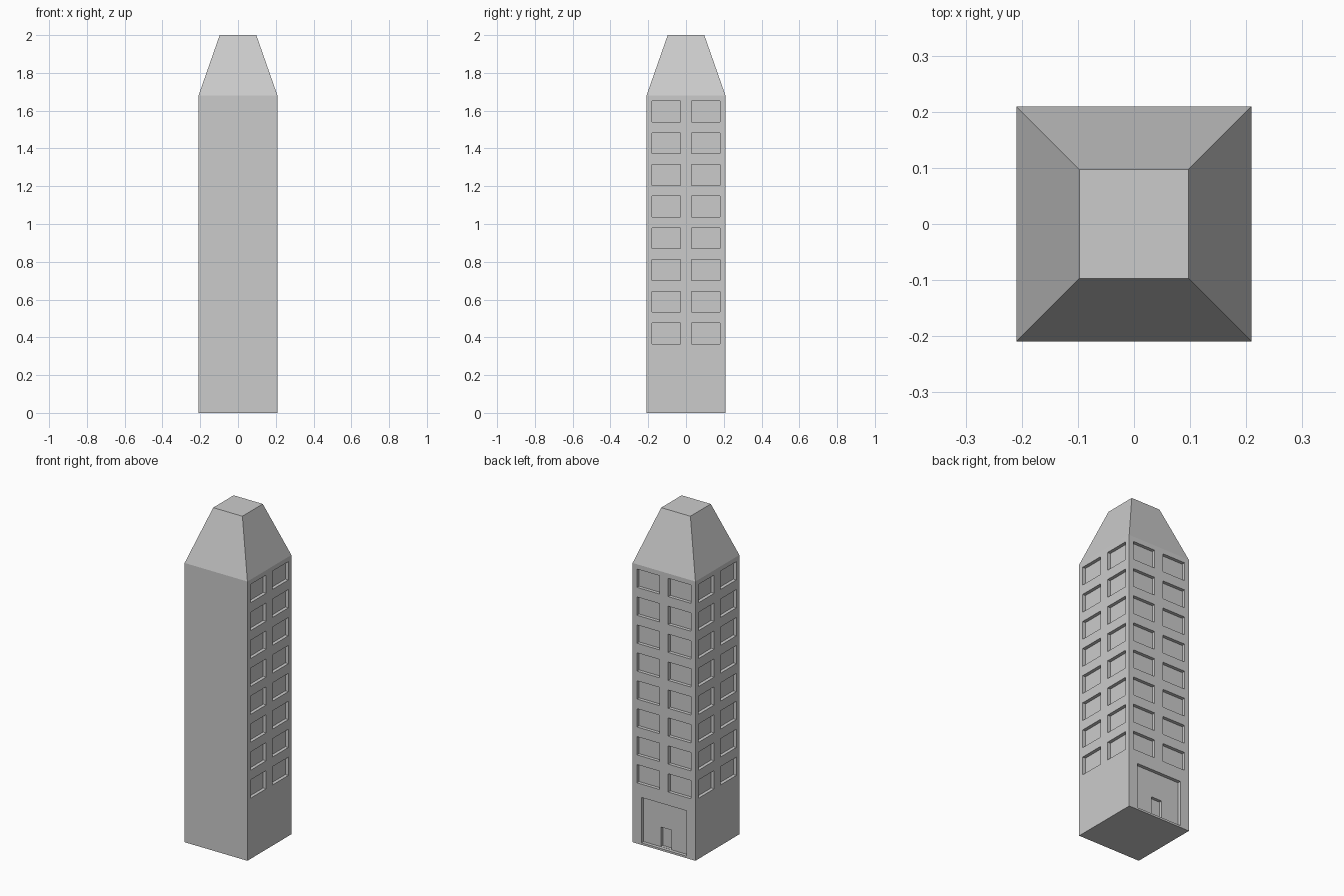
import bpy, bmesh
from mathutils import Matrix
from math import radians

if "Cube" in bpy.data.objects:
    bpy.data.objects.remove(bpy.data.objects["Cube"])

HALF, TOP = 0.209, 0.097      # half widths of shaft and roof cap
EAVES, HEIGHT = 1.68, 2.0
DEPTH = 0.02


def mesh_object(name, bm):
    bmesh.ops.recalc_face_normals(bm, faces=bm.faces)
    mesh = bpy.data.meshes.new(name)
    bm.to_mesh(mesh)
    bm.free()
    obj = bpy.data.objects.new(name, mesh)
    bpy.context.collection.objects.link(obj)
    return obj


def add_recess(bm, angle, u0, u1, z0, z1, depth, out=0.03):
    # Box cutter on the +x face, swung round to the wanted side
    size = (depth + out, u1 - u0, z1 - z0)
    centre = (HALF + (out - depth) / 2, (u0 + u1) / 2, (z0 + z1) / 2)
    m = (Matrix.Rotation(radians(angle), 4, 'Z') @ Matrix.Translation(centre)
         @ Matrix.Diagonal((*size, 1)))
    bmesh.ops.create_cube(bm, size=1, matrix=m)


def cut(target, cutter):
    mod = target.modifiers.new(cutter.name, 'BOOLEAN')
    mod.operation = 'DIFFERENCE'
    mod.solver = 'EXACT'
    mod.object = cutter
    cutter.hide_render = True
    cutter.hide_set(True)


# Tower body: square shaft with a tapered flat-topped roof
bm = bmesh.new()
rings = []
for half, z in ((HALF, 0), (HALF, EAVES), (TOP, HEIGHT)):
    rings.append([bm.verts.new((sx * half, sy * half, z))
                  for sx, sy in ((-1, -1), (1, -1), (1, 1), (-1, 1))])
bm.faces.new(rings[0][::-1])
bm.faces.new(rings[2])
for lo, hi in zip(rings, rings[1:]):
    for i in range(4):
        j = (i + 1) % 4
        bm.faces.new((lo[i], lo[j], hi[j], hi[i]))
tower = mesh_object("tower", bm)

# Windows on right, back and left; entrance bay on the back
bm = bmesh.new()
for angle in (0, 90, 180):
    for row in range(8):
        z = 0.365 + row * 0.168
        for u0, u1 in ((-0.18, -0.03), (0.028, 0.18)):
            add_recess(bm, angle, u0, u1, z, z + 0.11, DEPTH)
add_recess(bm, 90, -0.15, 0.15, 0.012, 0.285, DEPTH)
cut(tower, mesh_object("window_cutter", bm))

# Doorway sunk deeper inside the entrance bay
bm = bmesh.new()
add_recess(bm, 90, -0.035, 0.035, 0.013, 0.13, DEPTH * 1.9)
cut(tower, mesh_object("door_cutter", bm))

# Bake the cuts into the tower and drop the cutters
bpy.context.view_layer.objects.active = tower
tower.select_set(True)
for mod in list(tower.modifiers):
    cutter = mod.object
    bpy.ops.object.modifier_apply(modifier=mod.name)
    bpy.data.objects.remove(cutter)
